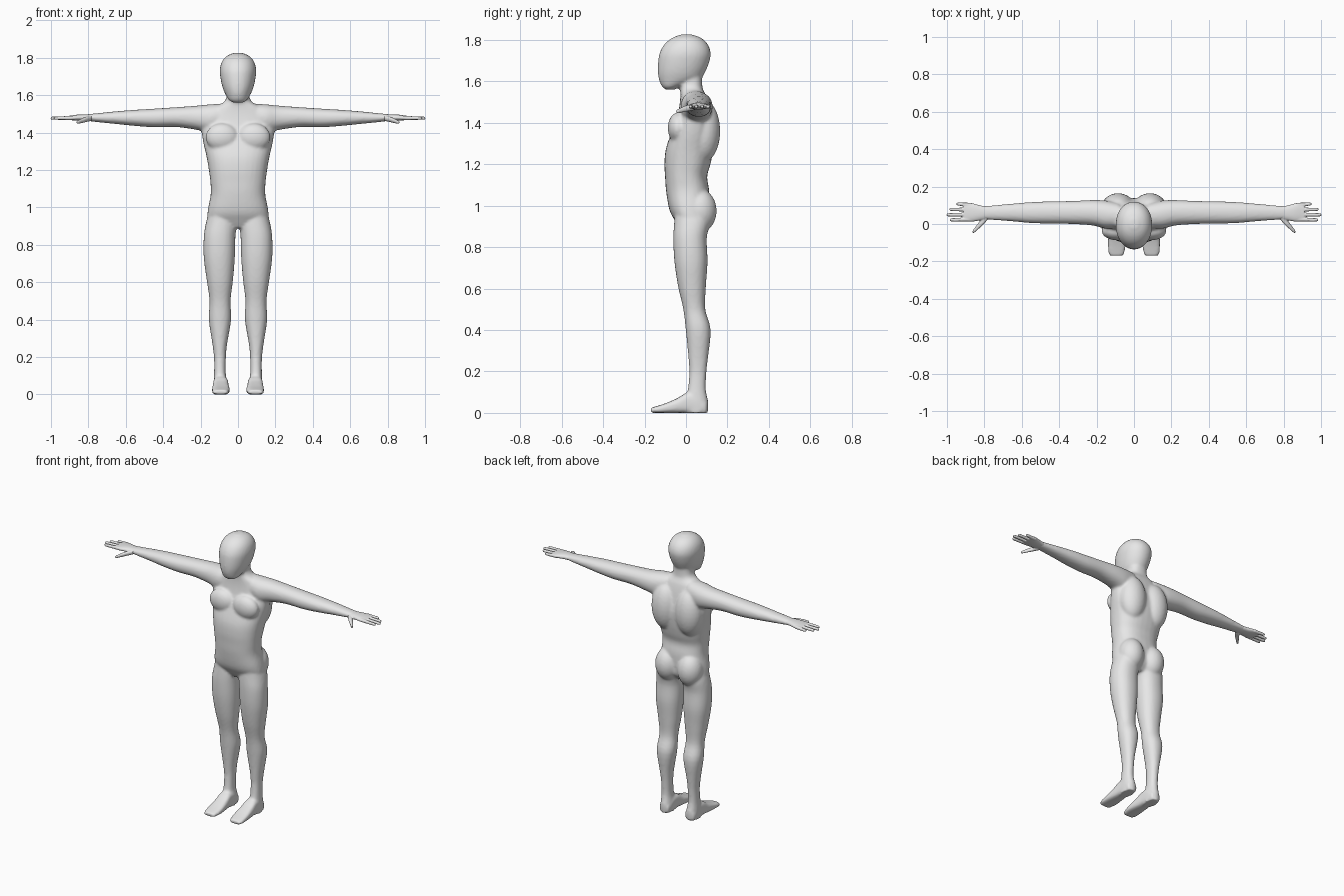
import bpy, bmesh, math
from mathutils import Matrix, Vector

skin = bpy.data.materials.new("plain grey")
skin.diffuse_color = (0.8, 0.8, 0.8, 1)

AXES = {"x": (1, 2, 0), "y": (0, 2, 1), "z": (0, 1, 2)}


def refine(rows, steps=4):
    """Smooth curve through the section rows."""
    out = []
    for i in range(len(rows) - 1):
        p = [rows[max(0, min(len(rows) - 1, i + k))] for k in (-1, 0, 1, 2)]
        for s in range(steps):
            t = s / steps
            out.append([0.5 * (2 * b + (c - a) * t + (2 * a - 5 * b + 4 * c - d) * t * t
                               + (3 * b - a - 3 * c + d) * t ** 3)
                        for a, b, c, d in zip(*p)])
    return out + [list(rows[-1])]


def loft(bm, axis, rows, power=2.2, side=1, n=32):
    """Closed skin over rows of (position, a min, a max, b min, b max)."""
    ia, ib, it = AXES[axis]
    rings = []
    for t, a0, a1, b0, b1 in refine(rows):
        ring = []
        for k in range(n):
            ang = 2 * math.pi * k / n
            c, s = math.cos(ang), math.sin(ang)
            co = [0, 0, 0]
            co[ia] = (a0 + a1) / 2 + (a1 - a0) / 2 * math.copysign(abs(c) ** (2 / power), c)
            co[ib] = (b0 + b1) / 2 + (b1 - b0) / 2 * math.copysign(abs(s) ** (2 / power), s)
            co[it] = t
            co[0] *= side
            ring.append(bm.verts.new(co))
        rings.append(ring)
    faces = [bm.faces.new(rings[0]), bm.faces.new(rings[-1][::-1])]
    for r, q in zip(rings, rings[1:]):
        for k in range(n):
            j = (k + 1) % n
            faces.append(bm.faces.new((r[k], q[k], q[j], r[j])))
    bmesh.ops.recalc_face_normals(bm, faces=faces)


def muscle(bm, centre, radii):
    """Rounded muscle mass."""
    m = Matrix.Translation(centre) @ Matrix.Diagonal(Vector(radii)).to_4x4()
    bmesh.ops.create_uvsphere(bm, u_segments=32, v_segments=16, radius=1, matrix=m)


def finish(bm, name, voxel, smooth):
    """Fuse the overlapping masses into one soft skin."""
    me = bpy.data.meshes.new(name)
    bm.to_mesh(me)
    bm.free()
    me.materials.append(skin)
    ob = bpy.data.objects.new(name, me)
    bpy.context.collection.objects.link(ob)
    fuse = ob.modifiers.new("fuse", "REMESH")
    fuse.mode = "VOXEL"
    fuse.voxel_size = voxel
    fuse.use_smooth_shade = True
    soft = ob.modifiers.new("soften", "SMOOTH")
    soft.factor = 0.5
    soft.iterations = smooth


def sym(rows):
    return [(z, -w, w, f, b) for z, w, f, b in rows]


body = bmesh.new()

# Torso and neck: height, half width, front, back
loft(body, "z", sym([
    (.89, .06, -.03, .07), (.93, .155, -.055, .105), (.98, .162, -.08, .112),
    (1.07, .146, -.096, .112), (1.14, .148, -.101, .102), (1.2, .156, -.104, .118),
    (1.27, .168, -.098, .132), (1.35, .186, -.072, .138), (1.42, .195, -.045, .125),
    (1.48, .185, -.032, .112), (1.53, .135, -.027, .097), (1.56, .08, -.028, .082),
    (1.59, .062, -.032, .078), (1.65, .058, -.03, .078)]), 2.4)

# Head
loft(body, "z", sym([
    (1.56, .025, -.098, -.055), (1.575, .048, -.116, -.025), (1.61, .07, -.131, .065),
    (1.65, .085, -.136, .095), (1.70, .095, -.134, .114), (1.74, .097, -.126, .119),
    (1.78, .086, -.103, .104), (1.81, .06, -.066, .072), (1.827, .02, -.02, .025)]), 2.1)

for s in (1, -1):
    # Chest, shoulder blade and buttock masses
    muscle(body, (s * .085, -.038, 1.375), (.088, .05, .075))
    muscle(body, (s * .085, .085, 1.36), (.09, .08, .15))
    muscle(body, (s * .08, .066, .975), (.08, .082, .105))

    # Arm: reach, front, back, bottom, top
    loft(body, "x", [
        (.08, -.02, .11, 1.42, 1.555), (.15, -.025, .125, 1.40, 1.551),
        (.22, -.008, .128, 1.415, 1.544), (.33, 0, .123, 1.43, 1.536),
        (.45, .002, .121, 1.429, 1.528), (.55, .005, .117, 1.436, 1.522),
        (.65, .014, .109, 1.446, 1.514), (.75, .021, .1, 1.456, 1.504),
        (.80, .025, .096, 1.462, 1.499), (.83, .025, .096, 1.465, 1.495)], side=s)

    # Leg: height, inner, outer, front, back
    loft(body, "z", [
        (.99, .03, .15, -.05, .09), (.92, .008, .171, -.057, .112),
        (.84, .014, .183, -.061, .1), (.73, .017, .183, -.056, .104),
        (.61, .027, .167, -.038, .096), (.5, .04, .152, -.013, .093),
        (.4, .037, .156, -.001, .119), (.265, .059, .136, .012, .106),
        (.19, .065, .128, .016, .098), (.11, .065, .128, .008, .096),
        (.05, .056, .131, -.01, .108), (0, .056, .13, -.01, .106)], side=s)

    # Foot: depth, inner, outer, sole, top
    loft(body, "y", [
        (.1, .06, .126, 0, .05), (.05, .054, .131, 0, .09), (0, .052, .133, 0, .095),
        (-.04, .048, .136, 0, .072), (-.1, .044, .139, 0, .046),
        (-.15, .05, .137, 0, .03), (-.17, .058, .128, 0, .024)], 3.2, s)
finish(body, "body", .008, 6)

for s, name in ((1, "left_hand"), (-1, "right_hand")):
    hand = bmesh.new()
    # Palm, from inside the wrist to the knuckles
    loft(hand, "x", [
        (.78, .027, .094, 1.463, 1.498), (.82, .02, .099, 1.463, 1.498),
        (.86, .013, .11, 1.464, 1.496), (.895, .013, .115, 1.467, 1.491),
        (.91, .018, .112, 1.469, 1.489)], side=s)
    # Four fingers: base depth, tip depth, reach
    for y0, y1, tip in ((.025, .022, .985), (.051, .049, 1.002),
                        (.077, .078, .987), (.102, .107, .95)):
        mid = (.87 + tip) / 2
        ym = (y0 + y1) / 2
        loft(hand, "x", [
            (.87, y0 - .011, y0 + .011, 1.468, 1.49),
            (mid, ym - .01, ym + .01, 1.468, 1.488),
            (tip - .012, y1 - .009, y1 + .009, 1.469, 1.486),
            (tip, y1 - .005, y1 + .005, 1.472, 1.483)], side=s, n=16)
    # Thumb
    loft(hand, "x", [
        (.785, .02, .06, 1.462, 1.49), (.81, -.008, .035, 1.457, 1.486),
        (.835, -.03, .002, 1.451, 1.476), (.853, -.046, -.022, 1.447, 1.467),
        (.863, -.05, -.036, 1.447, 1.461)], side=s, n=16)
    finish(hand, name, .004, 3)
